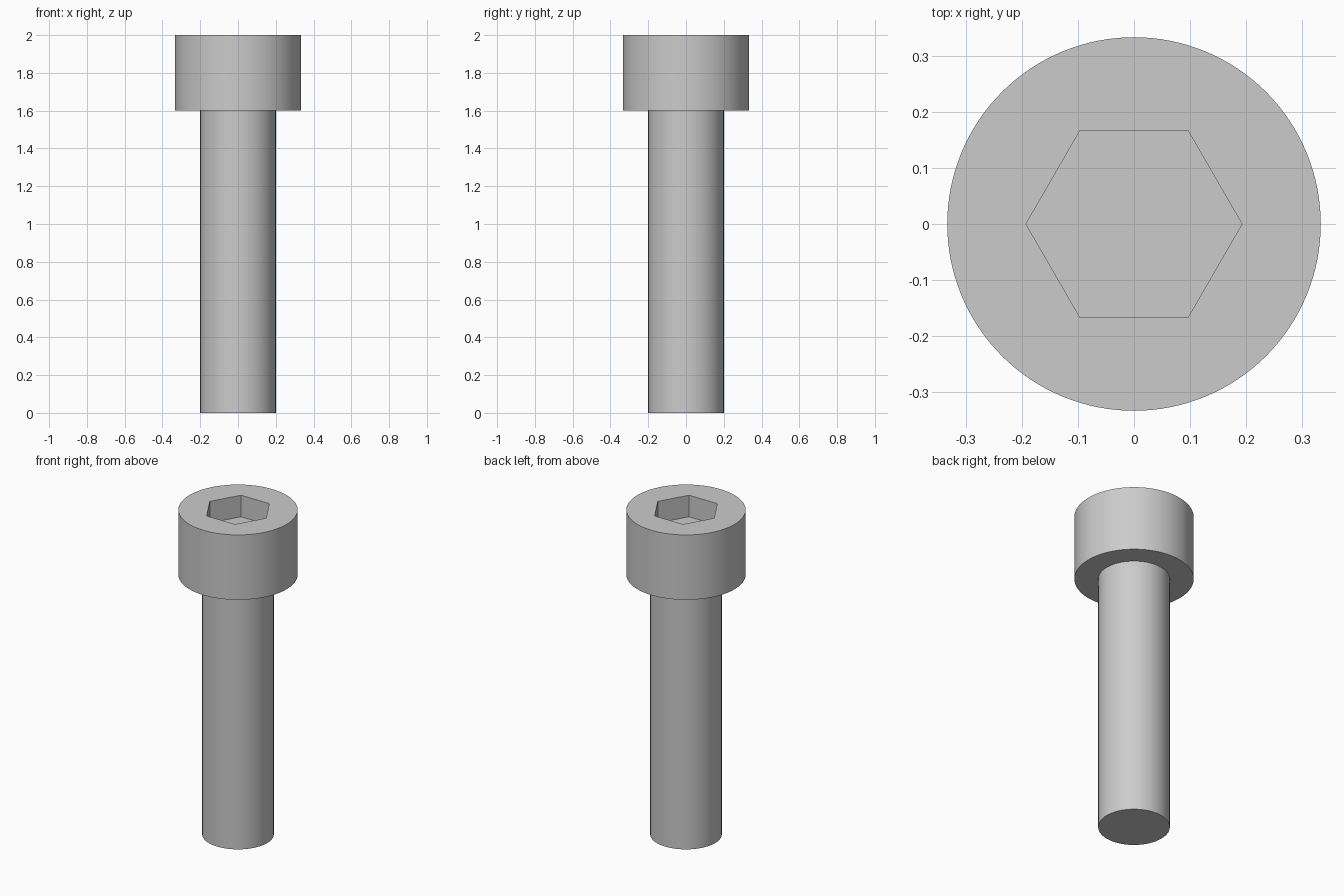
import bpy, bmesh
from math import cos, sin, tau, radians

cube = bpy.data.objects.get("Cube")
if cube:
    bpy.data.objects.remove(cube, do_unlink=True)

steel = bpy.data.materials.new("light grey steel")
steel.use_nodes = True
grey = (0.6, 0.6, 0.6, 1)
steel.diffuse_color = grey
steel.node_tree.nodes["Principled BSDF"].inputs["Base Color"].default_value = grey

SHANK_R, HEAD_R = 0.2, 0.333
HEAD_Z, TOP_Z = 1.6, 2.0
SOCKET_R, SOCKET_DEPTH = 0.1925, 0.133


def lathe(name, profile, sides):
    """Closed solid from (radius, height) rings listed bottom to top."""
    bm = bmesh.new()
    rings = [[bm.verts.new((r * cos(tau * i / sides), r * sin(tau * i / sides), z))
              for i in range(sides)] for r, z in profile]
    for low, high in zip(rings, rings[1:]):
        for i in range(sides):
            j = (i + 1) % sides
            bm.faces.new((low[i], low[j], high[j], high[i]))
    bm.faces.new(rings[0][::-1])
    bm.faces.new(rings[-1])
    mesh = bpy.data.meshes.new(name)
    bm.to_mesh(mesh)
    bm.free()
    mesh.materials.append(steel)
    obj = bpy.data.objects.new(name, mesh)
    bpy.context.collection.objects.link(obj)
    return obj


# Shank and cylindrical head turned as one solid
bolt = lathe("socket_head_bolt",
             [(SHANK_R, 0), (SHANK_R, HEAD_Z), (HEAD_R, HEAD_Z), (HEAD_R, TOP_Z)], 128)

# Hexagonal drive socket cut into the head
cutter = lathe("socket_cutter",
               [(SOCKET_R, TOP_Z - SOCKET_DEPTH), (SOCKET_R, TOP_Z + 0.1)], 6)
cutter.hide_render = True
cut = bolt.modifiers.new("hex_socket", "BOOLEAN")
cut.operation = "DIFFERENCE"
cut.solver = "EXACT"
cut.object = cutter

bpy.ops.object.select_all(action="DESELECT")
bolt.select_set(True)
bpy.context.view_layer.objects.active = bolt
bpy.ops.object.modifier_apply(modifier=cut.name)
bpy.data.objects.remove(cutter, do_unlink=True)

# Smooth round walls, crisp rims and socket edges
bpy.ops.object.shade_smooth_by_angle(angle=radians(30))
